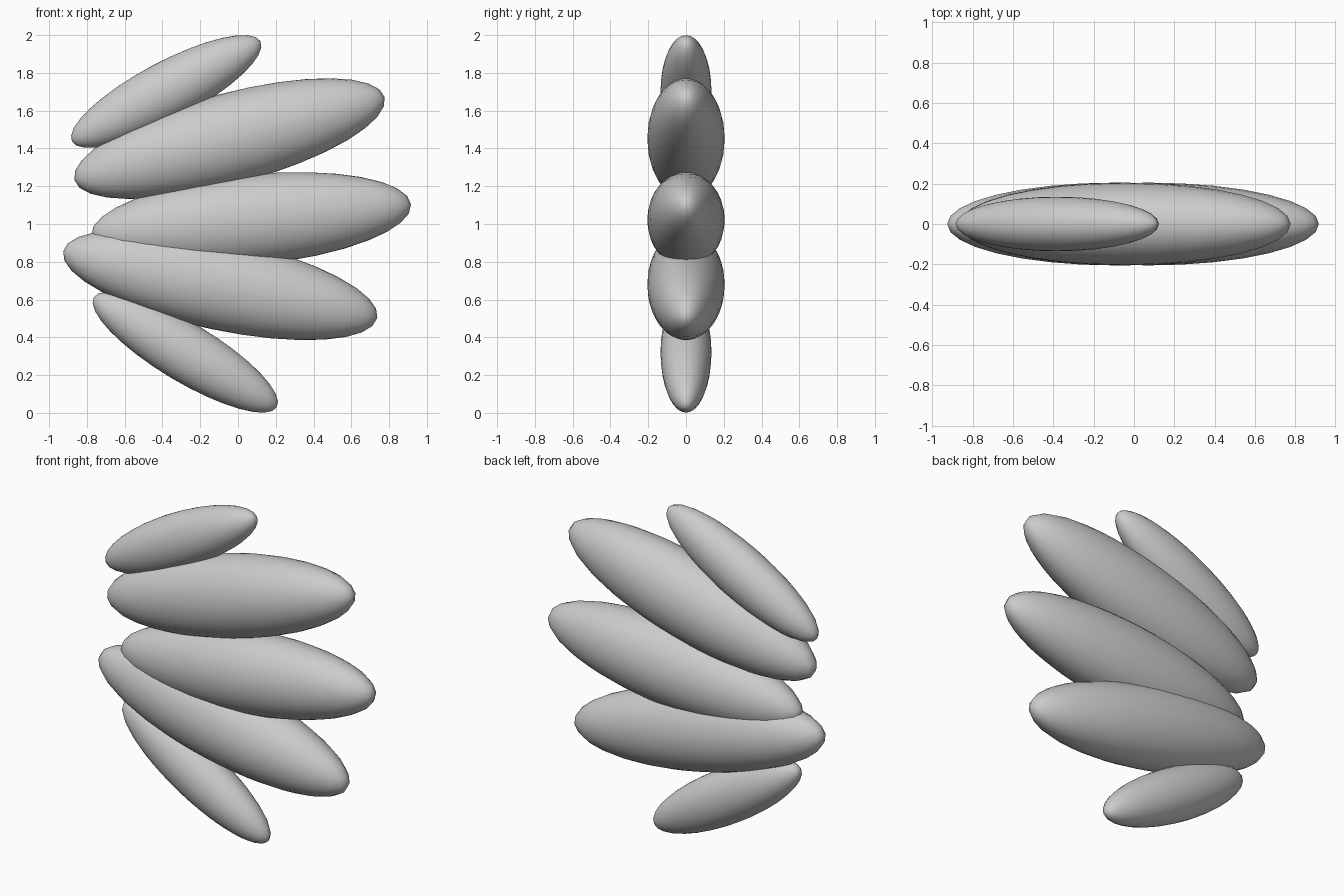
import bpy
import math

if "Cube" in bpy.data.objects:
    bpy.data.objects.remove(bpy.data.objects["Cube"])

# One plain grey for the whole model
grey = bpy.data.materials.new("light grey")
grey.diffuse_color = (0.6, 0.6, 0.6, 1.0)
grey.use_nodes = True
grey.node_tree.nodes["Principled BSDF"].inputs["Base Color"].default_value = grey.diffuse_color

LARGE = (0.85, 0.205, 0.24)
SMALL = (0.565, 0.135, 0.155)


def petal(name, x, z, radii, tilt):
    """Smooth stretched ellipsoid, tilted up to the right by tilt degrees."""
    bpy.ops.mesh.primitive_uv_sphere_add(
        segments=32, ring_count=16, radius=1,
        location=(x, 0, z), rotation=(0, -math.radians(tilt), 0))
    ob = bpy.context.object
    ob.name = name
    ob.scale = radii
    ob.data.materials.append(grey)
    bpy.ops.object.shade_smooth()
    return ob


# Fan of five lobes, top to bottom
petal("top_small_lobe", -0.38, 1.702, SMALL, 28)
petal("upper_lobe", -0.045, 1.452, LARGE, 15)
petal("middle_lobe", 0.07, 1.022, LARGE, 5.5)
petal("lower_lobe", -0.094, 0.679, LARGE, -12)
petal("bottom_small_lobe", -0.279, 0.321, SMALL, -31)
